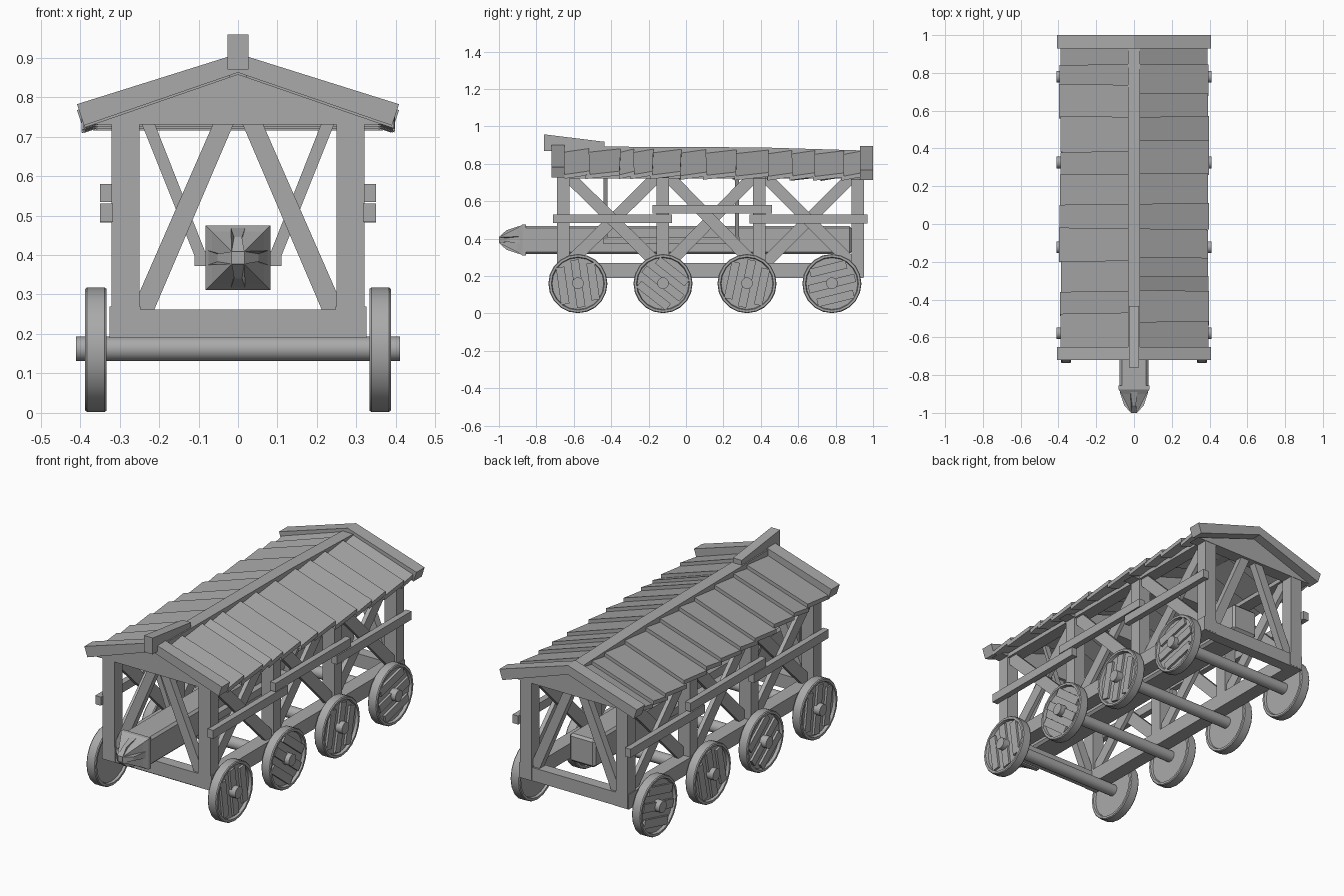
import bpy, bmesh, math, random
from mathutils import Vector, Matrix

if "Cube" in bpy.data.objects:
    bpy.data.objects.remove(bpy.data.objects["Cube"])

random.seed(4)
mat = bpy.data.materials.new("weathered grey wood")
mat.diffuse_color = (0.4, 0.4, 0.4, 1)
mat.use_nodes = True
mat.node_tree.nodes["Principled BSDF"].inputs["Base Color"].default_value = mat.diffuse_color


def make(name, bm, smooth=False):
    bmesh.ops.recalc_face_normals(bm, faces=bm.faces)
    me = bpy.data.meshes.new(name)
    bm.to_mesh(me)
    bm.free()
    me.materials.append(mat)
    ob = bpy.data.objects.new(name, me)
    bpy.context.collection.objects.link(ob)
    if smooth:
        bpy.context.view_layer.objects.active = ob
        ob.select_set(True)
        bpy.ops.object.shade_smooth_by_angle(angle=math.radians(35))
        ob.select_set(False)
    return ob


def box(name, x0, x1, y0, y1, z0, z1, bevel=0):
    bm = bmesh.new()
    bmesh.ops.create_cube(bm, size=1)
    for v in bm.verts:
        v.co = Vector(((x0 + x1) / 2 + v.co.x * (x1 - x0),
                       (y0 + y1) / 2 + v.co.y * (y1 - y0),
                       (z0 + z1) / 2 + v.co.z * (z1 - z0)))
    if bevel:
        bmesh.ops.bevel(bm, geom=bm.edges[:], offset=bevel, segments=1, affect='EDGES')
    return make(name, bm)


def prism(name, pts, axis, a, b):
    """Extrude a 2D outline along x (points are y,z) or y (points are x,z)."""
    put = (lambda p, t: (t, p[0], p[1])) if axis == 'x' else (lambda p, t: (p[0], t, p[1]))
    bm = bmesh.new()
    f0 = [bm.verts.new(put(p, a)) for p in pts]
    f1 = [bm.verts.new(put(p, b)) for p in pts]
    bm.faces.new(f0)
    bm.faces.new(f1[::-1])
    n = len(pts)
    for i in range(n):
        bm.faces.new((f0[i], f0[(i + 1) % n], f1[(i + 1) % n], f1[i]))
    return make(name, bm)


def lathe_x(name, profile, centre, n):
    """Revolve a closed (x, radius) profile about the x direction."""
    bm = bmesh.new()
    rings = []
    for i in range(n):
        a = 2 * math.pi * i / n
        rings.append([bm.verts.new((centre[0] + x, centre[1] + r * math.cos(a),
                                    centre[2] + r * math.sin(a))) for x, r in profile])
    m = len(profile)
    for i in range(n):
        p, q = rings[i], rings[(i + 1) % n]
        for j in range(m):
            k = (j + 1) % m
            bm.faces.new((p[j], p[k], q[k], q[j]))
    bmesh.ops.remove_doubles(bm, verts=bm.verts, dist=1e-5)
    return make(name, bm, True)


POSTS = (-0.657, -0.125, 0.392, 0.918)
WHEELS = (-0.578, -0.123, 0.326, 0.78)

# Chassis, end beams and end frames
for y, nm in ((POSTS[0], "front"), (POSTS[3], "back")):
    box(nm + "_sill", -0.25, 0.25, y - 0.03, y + 0.03, 0.19, 0.262)
    for s in (-1, 1):
        prism(nm + "_a_brace", [(s * 0.252, 0.262), (s * 0.212, 0.262),
                                (s * 0.012, 0.73), (s * 0.064, 0.73), (s * 0.252, 0.30)],
              'y', y - 0.02, y + 0.02)

for s, side in ((-1, "left"), (1, "right")):
    def sbox(name, x0, x1, *r):
        return box(side + name, min(s * x0, s * x1), max(s * x0, s * x1), *r)

    sbox("_chassis_beam", 0.247, 0.325, -0.69, 0.95, 0.19, 0.27)
    sbox("_wall_plate", 0.25, 0.32, -0.65, 0.93, 0.722, 0.745)
    for y in POSTS:
        sbox("_post", 0.25, 0.32, y - 0.033, y + 0.033, 0.195, 0.735)
    # Crossed braces in each bay
    for a, b in zip(POSTS, POSTS[1:]):
        a, b, w = a + 0.033, b - 0.033, 0.045
        prism(side + "_rising_brace", [(a, 0.27), (a + w, 0.27), (b, 0.73 - w), (b, 0.73),
                                       (b - w, 0.73), (a, 0.27 + w)], 'x', s * 0.262, s * 0.284)
        prism(side + "_falling_brace", [(b, 0.27), (b - w, 0.27), (a, 0.73 - w), (a, 0.73),
                                        (a + w, 0.73), (b, 0.27 + w)], 'x', s * 0.286, s * 0.308)
    # Outer rails
    for y0, y1, z in ((-0.71, -0.075, 0.507), (-0.18, 0.46, 0.557), (0.34, 0.97, 0.505)):
        sbox("_rail", 0.317, 0.35, y0, y1, z - 0.023, z + 0.023)
    # Ram cradle bar and slanted hangers
    sbox("_cradle_bar", 0.075, 0.11, -0.44, 0.285, 0.372, 0.41)
    for y in (-0.43, 0.273):
        prism(side + "_hanger", [(s * 0.245, 0.735), (s * 0.212, 0.735), (s * 0.08, 0.40),
                                 (s * 0.105, 0.385)], 'y', y - 0.01, y + 0.01)

    # Wheels: rim with recessed disc, hub and raised battens
    for y, ang in zip(WHEELS, (98, -38, 78, 14)):
        lathe_x(side + "_wheel", [(s * x, r) for x, r in (
            (0.345, 0), (0.345, 0.138), (0.333, 0.142), (0.333, 0.154), (0.338, 0.158),
            (0.382, 0.158), (0.387, 0.154), (0.387, 0.142), (0.372, 0.138), (0.372, 0))],
            (0, y, 0.16), 20)
        bm = bmesh.new()
        for off, half in ((-0.082, 0.10), (0, 0.128), (0.082, 0.10)):
            m = Matrix.Translation((s * 0.371, y, 0.16)) @ Matrix.Rotation(math.radians(ang), 4, 'X') \
                @ Matrix.Translation((0, 0, off)) @ Matrix.Diagonal((0.026, half * 2, 0.045, 1))
            bmesh.ops.create_cube(bm, size=1, matrix=m)
        make(side + "_wheel_battens", bm)

    # Roof boards, each tilted so its back edge laps over the next one
    cuts = ((-0.65, -0.475, -0.36, -0.2, -0.03, 0.1, 0.26, 0.38, 0.56, 0.73, 0.84, 0.935) if s < 0 else
            (-0.65, -0.525, -0.355, -0.285, -0.18, -0.03, 0.1, 0.265, 0.435, 0.56, 0.685, 0.84, 0.935))
    for a, b in zip(cuts, cuts[1:]):
        bm = bmesh.new()
        bmesh.ops.create_cube(bm, size=1)
        drop = 0.014 * (a + 0.65) / 1.6
        end, skew = 0.392 + random.uniform(-0.006, 0.006), random.uniform(-0.008, 0.008)
        for v in bm.verts:
            x = 0.02 if v.co.x < 0 else end
            y = (a - 0.006 if v.co.y < 0 else b + 0.006) + (skew if v.co.x > 0 else 0)
            z = 0.872 - drop - 0.33 * x + v.co.z * 0.022 + v.co.y * 0.02
            v.co = (s * x, y, z)
        make(side + "_roof_board", bm)

# Axles
for y in WHEELS:
    lathe_x("axle", [(-0.41, 0), (-0.41, 0.031), (0.41, 0.031), (0.41, 0)], (0, y, 0.162), 16)

# Gable boards and triangular trusses
for y0, y1, d in ((-0.72, -0.65, 0), (0.93, 1.0, 0.015)):
    for s in (-1, 1):
        prism("gable_board", [(0, 0.91 - d), (s * 0.408, 0.782 - d), (s * 0.39, 0.728 - d),
                              (0, 0.862 - d)], 'y', y0, y1)
for y, d in zip(POSTS, (0, 0.005, 0.01, 0.015)):
    prism("roof_truss", [(-0.37, 0.73 - d), (0.37, 0.73 - d), (0, 0.858 - d)], 'y', y - 0.035, y + 0.035)

# Ridge beam and raised front ridge cap
prism("ridge_beam", [(-0.65, 0.895), (-0.4, 0.892), (0.4, 0.888), (0.935, 0.872), (0.935, 0.835),
                     (-0.65, 0.85)], 'x', -0.033, 0.033)
prism("ridge_cap", [(-0.76, 0.958), (-0.435, 0.918), (-0.435, 0.87), (-0.76, 0.87)], 'x', -0.026, 0.026)

# Ram beam and its pointed head
ZC = 0.393
box("ram_beam", -0.076, 0.076, -0.87, 0.885, ZC - 0.075, ZC + 0.075, 0.012)
bm = bmesh.new()
loops = []
for y, h in ((-0.855, 0.082), (-0.875, 0.082), (-0.90, 0.066), (-0.995, 0.018)):
    loops.append([bm.verts.new((x * h, y, ZC + z * h)) for x, z in ((-1, -1), (1, -1), (1, 1), (-1, 1))])
for p, q in zip(loops, loops[1:]):
    for i in range(4):
        bm.faces.new((p[i], p[(i + 1) % 4], q[(i + 1) % 4], q[i]))
bm.faces.new(loops[0])
bm.faces.new(loops[-1])
make("ram_head", bm)
# Four wedge fins around the tip
for k in range(4):
    bm = bmesh.new()
    rot = Matrix.Translation((0, 0, ZC)) @ Matrix.Rotation(k * math.pi / 2, 4, 'Y')
    f = [[bm.verts.new(rot @ Vector((sx * w, y, z))) for w, y, z in (
        (0.018, -0.89, 0.075), (0.010, -0.96, 0.052), (0.016, -1.0, 0.016), (0.006, -0.89, 0.016))]
        for sx in (-1, 1)]
    bm.faces.new(f[0])
    bm.faces.new(f[1][::-1])
    for i in range(4):
        bm.faces.new((f[0][i], f[0][(i + 1) % 4], f[1][(i + 1) % 4], f[1][i]))
    make("ram_fin", bm)
